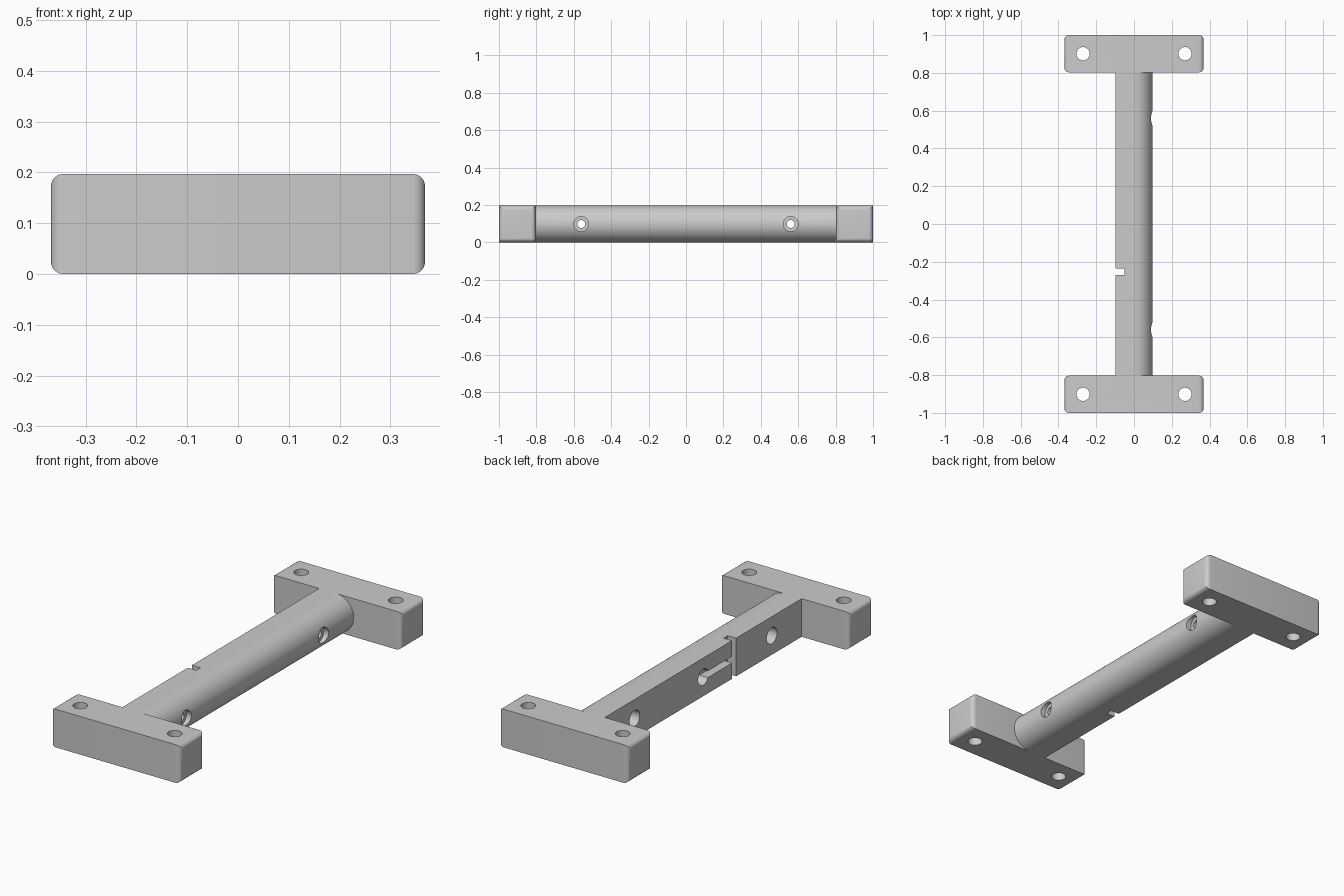
import bpy, bmesh, math
from mathutils import Matrix, Vector

if "Cube" in bpy.data.objects:
    bpy.data.objects.remove(bpy.data.objects["Cube"])

H = 0.197            # overall height
R = H / 2            # bar radius
BLOCK_Y = 1 - R      # centre of each end block

grey = bpy.data.materials.new("grey")
grey.use_nodes = True
grey.diffuse_color = (0.6, 0.6, 0.6, 1)
grey.node_tree.nodes["Principled BSDF"].inputs["Base Color"].default_value = (0.6, 0.6, 0.6, 1)


def make(name, bm):
    bmesh.ops.recalc_face_normals(bm, faces=bm.faces)
    mesh = bpy.data.meshes.new(name)
    bm.to_mesh(mesh)
    bm.free()
    mesh.materials.append(grey)
    obj = bpy.data.objects.new(name, mesh)
    bpy.context.collection.objects.link(obj)
    return obj


def box(name, centre, size, end_round=0):
    bm = bmesh.new()
    bmesh.ops.create_cube(bm, size=1)
    bmesh.ops.scale(bm, vec=size, verts=bm.verts)
    if end_round:
        # round only the edges around the two x ends
        edges = [e for e in bm.edges if abs(e.verts[0].co.x - e.verts[1].co.x) < 1e-4]
        bmesh.ops.bevel(bm, geom=edges, offset=end_round, segments=6,
                        profile=0.5, affect='EDGES')
    bmesh.ops.translate(bm, vec=centre, verts=bm.verts)
    return make(name, bm)


def rod(name, start, end, radius):
    start, end = Vector(start), Vector(end)
    axis = end - start
    turn = axis.to_track_quat('Z', 'Y').to_matrix().to_4x4()
    bm = bmesh.new()
    bmesh.ops.create_cone(bm, cap_ends=True, segments=40, radius1=radius, radius2=radius,
                          depth=axis.length,
                          matrix=Matrix.Translation((start + end) / 2) @ turn)
    return make(name, bm)


def combine(target, tool, operation):
    mod = target.modifiers.new("combine", 'BOOLEAN')
    mod.operation, mod.solver, mod.object = operation, 'EXACT', tool
    bpy.context.view_layer.objects.active = target
    bpy.ops.object.modifier_apply(modifier=mod.name)
    bpy.data.objects.remove(tool)


# D-shaped bar: flat on the -x side, half round on the +x side
bm = bmesh.new()
outline = [(-R, H), (-R, 0)]
for i in range(49):
    a = -math.pi / 2 + math.pi * i / 48
    outline.append((R * math.cos(a), R + R * math.sin(a)))
face = bm.faces.new([bm.verts.new((x, -BLOCK_Y, z)) for x, z in outline])
end = bmesh.ops.extrude_face_region(bm, geom=[face])["geom"]
bmesh.ops.translate(bm, vec=(0, 2 * BLOCK_Y, 0),
                    verts=[v for v in end if isinstance(v, bmesh.types.BMVert)])
bracket = make("mounting_bracket", bm)

# End blocks with vertical screw holes
for s in (-1, 1):
    combine(bracket, box("end_block", (0, s * BLOCK_Y, R), (0.737, H, H), 0.024), 'UNION')
for s in (-1, 1):
    for x in (-0.27, 0.27):
        combine(bracket, rod("screw_hole", (x, s * BLOCK_Y, -0.1), (x, s * BLOCK_Y, 0.3), 0.035),
                'DIFFERENCE')

# Stepped cross holes through the bar
for y in (-0.56, 0.56):
    for x0, x1, r in ((-0.2, 0.2, 0.021), (0.07, 0.2, 0.04), (-0.2, 0, 0.042)):
        combine(bracket, rod("cross_hole", (x0, y, R), (x1, y, R), r), 'DIFFERENCE')

# Blind centre hole with a cable groove leading to the upright notch
combine(bracket, rod("centre_hole", (-0.2, 0, R), (0, 0, R), 0.042), 'DIFFERENCE')
combine(bracket, box("cable_groove", (-0.1, -0.125, R), (0.1, 0.25, 0.034)), 'DIFFERENCE')
combine(bracket, box("notch", (-0.1, -0.252, R), (0.1, 0.034, 0.4)), 'DIFFERENCE')

bpy.ops.object.select_all(action='DESELECT')
bracket.select_set(True)
bpy.context.view_layer.objects.active = bracket
bpy.ops.object.shade_smooth_by_angle(angle=math.radians(30))
